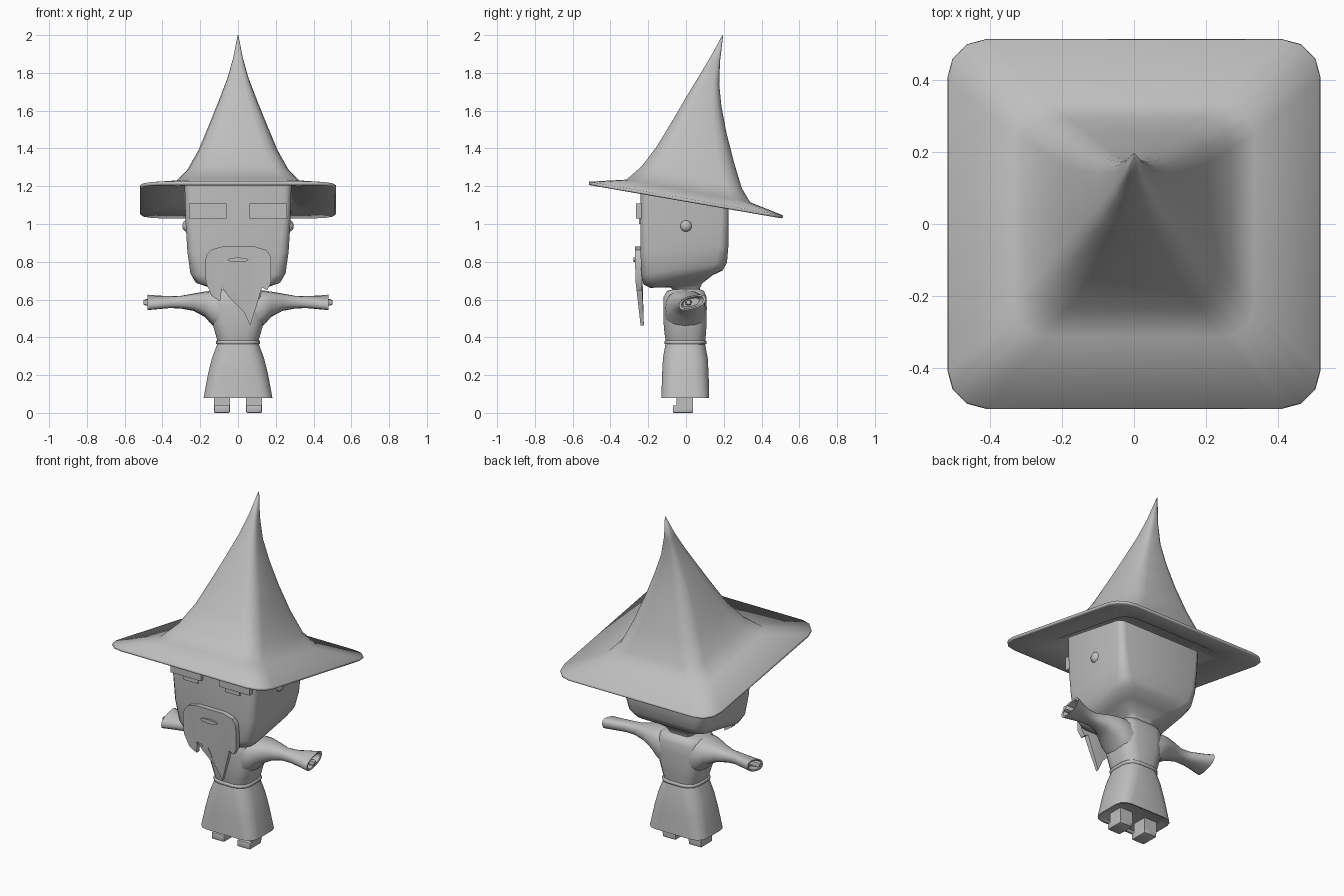
import bpy, bmesh, math
from mathutils import Vector

if "Cube" in bpy.data.objects:
    bpy.data.objects.remove(bpy.data.objects["Cube"])

grey = bpy.data.materials.new("mid grey")
grey.diffuse_color = (0.52, 0.52, 0.52, 1)
grey.use_nodes = True
grey.node_tree.nodes["Principled BSDF"].inputs["Base Color"].default_value = grey.diffuse_color


def finish(name, bm, angle=40):
    bmesh.ops.recalc_face_normals(bm, faces=bm.faces[:])
    me = bpy.data.meshes.new(name)
    bm.to_mesh(me)
    bm.free()
    me.materials.append(grey)
    me.shade_smooth()
    me.set_sharp_from_angle(angle=math.radians(angle))
    ob = bpy.data.objects.new(name, me)
    bpy.context.collection.objects.link(ob)
    return ob


def loft(name, rings, angle=40):
    """Skin closed rings of points and cap both ends."""
    bm = bmesh.new()
    loops = [[bm.verts.new(p) for p in r] for r in rings]
    n = len(loops[0])
    for a, b in zip(loops, loops[1:]):
        for i in range(n):
            j = (i + 1) % n
            bm.faces.new((a[i], a[j], b[j], b[i]))
    bm.faces.new(loops[0])
    bm.faces.new(loops[-1])
    return finish(name, bm, angle)


def ring(yf, zf, yb, zb, hx, frac):
    """Rounded rectangle, tilted from (yf, zf) in front to (yb, zb) behind."""
    cy, hy = (yf + yb) / 2, (yb - yf) / 2
    r = frac * min(hx, hy)
    pts = []
    for q, (sx, sy) in enumerate(((1, 1), (-1, 1), (-1, -1), (1, -1))):
        for k in range(4):
            a = math.radians(90 * q + 30 * k)
            x = sx * (hx - r) + r * math.cos(a)
            y = cy + sy * (hy - r) + r * math.sin(a)
            t = (y - yf) / (yb - yf)
            pts.append(Vector((x, y, zf + t * (zb - zf))))
    return pts


def box(name, x0, x1, y0, y1, z0, z1, bevel=0.0):
    bm = bmesh.new()
    bmesh.ops.create_cube(bm, size=1)
    for v in bm.verts:
        v.co = ((x0 + x1) / 2 + v.co.x * (x1 - x0),
                (y0 + y1) / 2 + v.co.y * (y1 - y0),
                (z0 + z1) / 2 + v.co.z * (z1 - z0))
    if bevel:
        bmesh.ops.bevel(bm, geom=bm.edges[:], offset=bevel, segments=2,
                        affect='EDGES', profile=0.5)
    return finish(name, bm, 35)


# Hat: hollow underside, thin softly shaded rim, swept cone with bent tip
loft("hat", [ring(*r) for r in (
    (-.23, 1.255, .25, 1.155, .26, .3),
    (-.32, 1.205, .33, 1.09, .33, .25),
    (-.505, 1.205, .505, 1.03, .513, .2),
    (-.515, 1.21, .515, 1.035, .52, .21),
    (-.513, 1.224, .512, 1.046, .518, .21),
    (-.315, 1.235, .34, 1.115, .335, .27),
    (-.235, 1.305, .295, 1.19, .268, .32),
    (-.155, 1.41, .253, 1.33, .208, .4),
    (-.07, 1.55, .215, 1.48, .15, .46),
    (0, 1.67, .188, 1.62, .1, .52),
    (.07, 1.785, .176, 1.74, .056, .58),
    (.13, 1.885, .18, 1.86, .026, .6),
    (.193, 2.0, .197, 2.0, .002, .6))], 180)

# Head with slanted jaw, running down into the neck
loft("head", [ring(*r) for r in (
    (-.07, .60, .08, .60, .075, .4),
    (-.06, .645, .072, .655, .068, .4),
    (-.085, .665, .085, .685, .09, .4),
    (-.19, .662, .14, .728, .175, .4),
    (-.225, .68, .195, .755, .225, .33),
    (-.236, .73, .217, .795, .252, .26),
    (-.241, .85, .224, .88, .268, .2),
    (-.242, 1.0, .225, 1.0, .277, .17),
    (-.24, 1.21, .225, 1.125, .283, .16))], 50)

# Robe skirt, recessed underneath
loft("robe_skirt", [ring(*r) for r in (
    (-.11, .092, .105, .092, .15, .5),
    (-.12, .08, .115, .08, .172, .5),
    (-.13, .08, .123, .08, .182, .5),
    (-.127, .2, .12, .2, .16, .6),
    (-.122, .29, .115, .29, .138, .65),
    (-.108, .37, .10, .37, .108, .65))])

# Rope belt around the waist
loft("belt", [ring(y0, z, y1, z, hx, .65) for y0, y1, z, hx in (
    (-.105, .1, .362, .107), (-.114, .108, .366, .116),
    (-.114, .108, .38, .116), (-.105, .1, .385, .107))], 70)

# Robe top
loft("robe_top", [ring(*r) for r in (
    (-.105, .37, .10, .37, .106, .65),
    (-.114, .42, .106, .42, .12, .65),
    (-.119, .48, .109, .48, .137, .65),
    (-.12, .56, .11, .56, .14, .65),
    (-.118, .615, .108, .615, .14, .65),
    (-.10, .646, .095, .646, .125, .65),
    (-.06, .656, .07, .656, .07, .6))], 60)


def oval(x, y0, y1, z0, z1, shear=0, n=16):
    """Squarish oval across the arm; shear lifts its back side."""
    pts = []
    for k in range(n):
        a = 2 * math.pi * k / n
        c, s = (math.copysign(abs(f) ** .8, f) for f in (math.cos(a), math.sin(a)))
        dy = (y1 - y0) / 2 * c
        pts.append(Vector((x, (y0 + y1) / 2 + dy,
                           (z0 + z1) / 2 + (z1 - z0) / 2 * s + shear * dy)))
    return pts


for side, s in (("left", -1), ("right", 1)):
    # Flared sleeve with hollow cuff
    loft(side + "_sleeve", [oval(s * x, *r) for x, *r in (
        (.05, -.11, .10, .42, .654),
        (.10, -.113, .104, .435, .651),
        (.14, -.108, .102, .468, .647),
        (.175, -.09, .096, .508, .642),
        (.235, -.052, .076, .54, .632),
        (.30, -.026, .055, .552, .62),
        (.36, -.026, .06, .555, .618, .1),
        (.43, -.032, .085, .552, .618, .2),
        (.48, -.038, .105, .55, .62, .25),
        (.478, -.025, .092, .558, .612, .25),
        (.44, -.015, .07, .565, .605, .2))], 50)
    # Small hand in the cuff
    loft(side + "_hand", [oval(s * x, .013 - r, .013 + r, .585 - r, .585 + r, 0, 8)
                          for x, r in ((.42, .018), (.49, .017), (.50, .011))])
    # Leg and shoe
    xs = sorted((s * .043, s * .127))
    box(side + "_leg", *xs, -.05, .038, .02, .13)
    box(side + "_shoe", *xs, -.07, .038, 0, .04, .006)
    # Ear knob
    bm = bmesh.new()
    bmesh.ops.create_uvsphere(bm, u_segments=16, v_segments=10, radius=.032)
    for v in bm.verts:
        v.co = (s * .268 + v.co.x * .85, v.co.y, .99 + v.co.z)
    finish(side + "_ear", bm)
    # Eyebrow block and eye plate below it
    xs = sorted((s * .06, s * .26))
    box(side + "_eyebrow", *xs, -.264, -.23, 1.03, 1.108)
    xs = sorted((s * .09, s * .185))
    box(side + "_eye", *xs, -.249, -.24, 1.0, 1.04)

# Beard: flat outline with ragged locks, leaning back towards the tip
outline = [(-.175, .80), (-.165, .84), (-.14, .865), (-.085, .88), (.09, .88),
           (.15, .862), (.17, .835), (.175, .80), (.175, .69), (.153, .648),
           (.127, .664), (.10, .575), (.065, .463), (.03, .535), (-.015, .645),
           (-.05, .615), (-.055, .653), (-.085, .664), (-.095, .59),
           (-.14, .62), (-.17, .69)]


def beard_y(z, front):
    t = max(0, (.72 - z) / .26)
    return -.27 + .03 * t if front else -.235 + .012 * t


bm = bmesh.new()
front = [bm.verts.new((x, beard_y(z, True), z)) for x, z in outline]
back = [bm.verts.new((x, beard_y(z, False), z)) for x, z in outline]
for i in range(len(outline)):
    j = (i + 1) % len(outline)
    bm.faces.new((front[i], front[j], back[j], back[i]))
caps = [bm.faces.new(front), bm.faces.new(back)]
bmesh.ops.triangulate(bm, faces=caps)
finish("beard", bm, 35)

# Mouth: thin oval plate on the beard
bm = bmesh.new()
mouth = [bm.verts.new((.055 * math.cos(a), -.278, .81 + .012 * math.sin(a)))
         for a in (2 * math.pi * k / 16 for k in range(16))]
face = bm.faces.new(mouth)
ext = bmesh.ops.extrude_face_region(bm, geom=[face])
bmesh.ops.translate(bm, vec=(0, .0095, 0),
                    verts=[v for v in ext["geom"] if isinstance(v, bmesh.types.BMVert)])
finish("mouth", bm)
